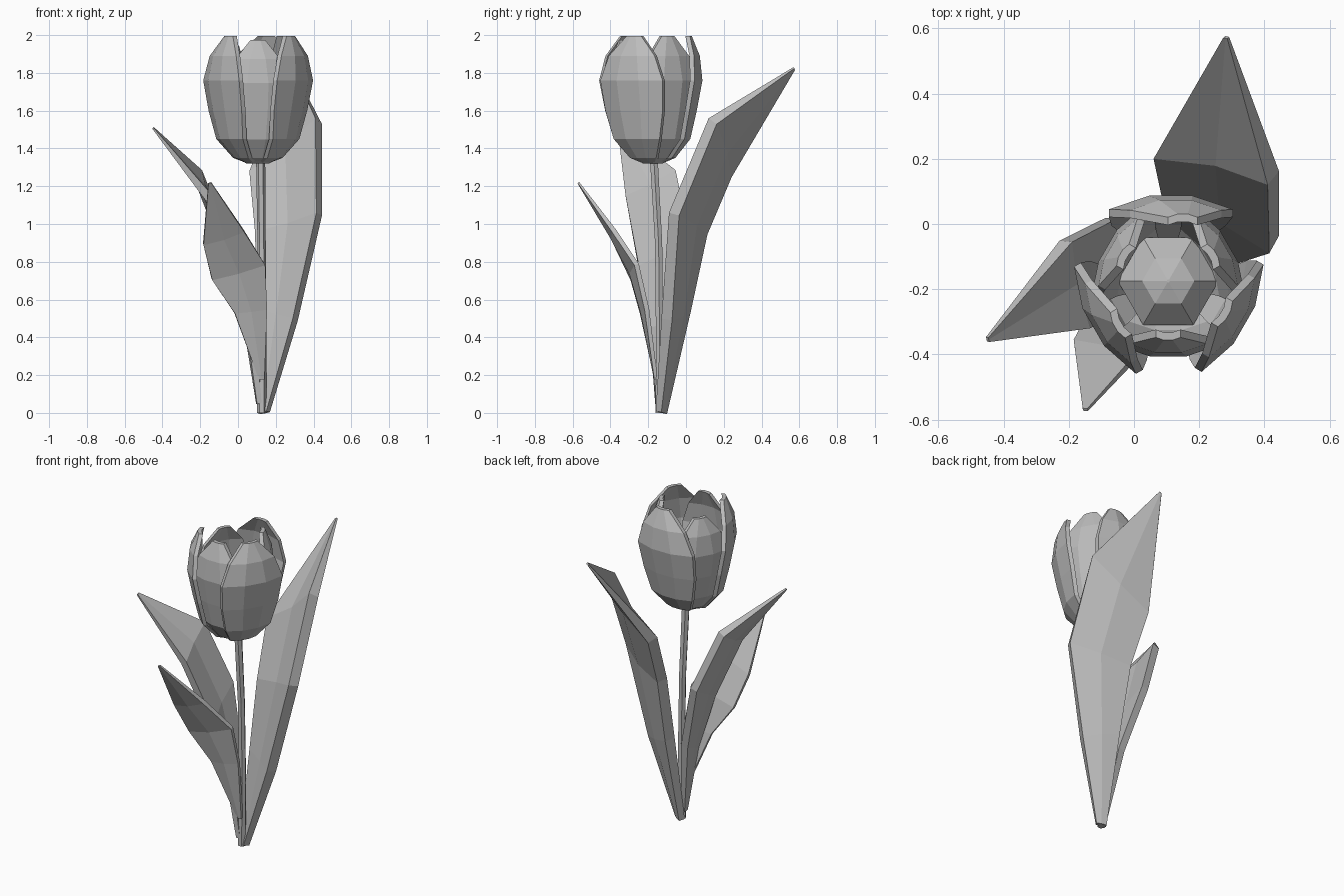
import bpy
import bmesh
import math
from mathutils import Vector

cube = bpy.data.objects.get("Cube")
if cube:
    bpy.data.objects.remove(cube, do_unlink=True)

grey = bpy.data.materials.new("plain_grey")
grey.use_nodes = True
grey.diffuse_color = (0.5, 0.5, 0.5, 1)
grey.node_tree.nodes["Principled BSDF"].inputs["Base Color"].default_value = (0.5, 0.5, 0.5, 1)


def loft(name, rings):
    """Skin a list of equal closed rings and cap both ends, flat shaded."""
    bm = bmesh.new()
    rows = [[bm.verts.new(p) for p in ring] for ring in rings]
    n = len(rows[0])
    for a, b in zip(rows, rows[1:]):
        for i in range(n):
            j = (i + 1) % n
            bm.faces.new((a[i], a[j], b[j], b[i]))
    bm.faces.new(rows[0][::-1])
    bm.faces.new(rows[-1])
    bmesh.ops.recalc_face_normals(bm, faces=bm.faces)
    mesh = bpy.data.meshes.new(name)
    bm.to_mesh(mesh)
    bm.free()
    mesh.materials.append(grey)
    obj = bpy.data.objects.new(name, mesh)
    bpy.context.collection.objects.link(obj)


def leaf(name, rungs, tip, thick, fold):
    """Folded blade: rungs are the two inner edges, thickness grows outward."""
    pairs = [(Vector(l), Vector(r)) for l, r in rungs]
    tip = Vector(tip)
    side = (pairs[-1][1] - pairs[-1][0]).normalized() * 0.008
    pairs.append((tip - side, tip + side))
    mids = [(l + r) / 2 for l, r in pairs]
    rings = []
    for i, (l, r) in enumerate(pairs):
        along = mids[min(i + 1, len(mids) - 1)] - mids[max(i - 1, 0)]
        out = along.cross(r - l).normalized()
        width = (r - l).length
        t = out * min(thick, width * 0.6)
        m = mids[i] + out * fold * width
        rings.append([l, m, r, r + t, m + t, l + t])
    loft(name, rings)


# Leaves
leaf("back_leaf", [
    ((0.10, -0.13, 0.0), (0.15, -0.16, 0.01)),
    ((0.10, -0.03, 0.55), (0.29, -0.13, 0.5)),
    ((0.09, 0.06, 0.96), (0.415, -0.09, 1.06)),
    ((0.06, 0.20, 1.28), (0.41, 0.12, 1.56)),
], (0.28, 0.57, 1.825), 0.063, 0.06)

leaf("side_leaf", [
    ((0.125, -0.16, 0.05), (0.12, -0.12, 0.05)),
    ((0.09, -0.19, 0.45), (0.07, -0.05, 0.5)),
    ((0.01, -0.25, 0.78), (-0.045, 0.02, 0.92)),
    ((-0.135, -0.32, 1.15), (-0.19, -0.055, 1.285)),
], (-0.445, -0.355, 1.51), 0.045, 0.05)

leaf("front_leaf", [
    ((0.14, -0.15, 0.18), (0.11, -0.15, 0.18)),
    ((0.15, -0.195, 0.55), (-0.02, -0.22, 0.53)),
    ((0.14, -0.25, 0.79), (-0.14, -0.27, 0.71)),
    ((0.03, -0.37, 0.97), (-0.185, -0.355, 0.9)),
], (-0.15, -0.565, 1.22), 0.025, 0.06)


# Stem and the domed receptacle inside the flower
def hexagon(x, y, z, r):
    return [(x + r * math.cos(k * math.pi / 3), y + r * math.sin(k * math.pi / 3), z)
            for k in range(6)]


loft("stem", [hexagon(*p) for p in (
    (0.125, -0.14, 0.0, 0.024), (0.13, -0.14, 0.4, 0.022),
    (0.125, -0.145, 0.9, 0.022), (0.12, -0.17, 1.34, 0.024))])
CX, CY = 0.105, -0.175
loft("flower_centre", [hexagon(CX, CY, z, r) for z, r in (
    (1.32, 0.06), (1.35, 0.11), (1.44, 0.155), (1.51, 0.08), (1.53, 0.005))])


# Petals: rows of height, radius and half width
ROWS = ((1.325, 0.06, 0.04), (1.35, 0.12, 0.08), (1.45, 0.20, 0.14), (1.6, 0.235, 0.175),
        (1.76, 0.265, 0.19), (1.89, 0.25, 0.14), (1.995, 0.205, 0.045))


def petal(name, degrees, radius, width, height=1.0, lean=0.0, thick=0.024):
    """Bowed petal; lean slides its tip sideways."""
    angle = math.radians(degrees)
    d = Vector((math.cos(angle), math.sin(angle), 0))
    s = Vector((-d.y, d.x, 0))
    bottom, top = ROWS[0][0], ROWS[-1][0]
    rings = []
    for z, r, w in ROWS:
        r, w = r * radius, w * width
        shift = lean * ((z - bottom) / (top - bottom)) ** 4
        base = Vector((CX, CY, bottom + (z - bottom) * height)) + s * shift
        outer = [base + s * (w * u) + d * (r - 0.25 * w * u * u) for u in (-1, -0.35, 0.35, 1)]
        rings.append(outer + [p - d * thick for p in reversed(outer)])
    loft(name, rings)


petal("outer_petal_back", 90, 1.01, 1.0, lean=-0.045)
petal("outer_petal_front_right", 210, 1.04, 1.0, lean=0.04)
petal("outer_petal_front_left", 330, 1.04, 1.0)
petal("inner_petal_front", 270, 0.89, 0.85, height=0.97)
petal("inner_petal_back_left", 30, 0.83, 0.85)
petal("inner_petal_back_right", 150, 0.83, 0.85, height=0.92)
